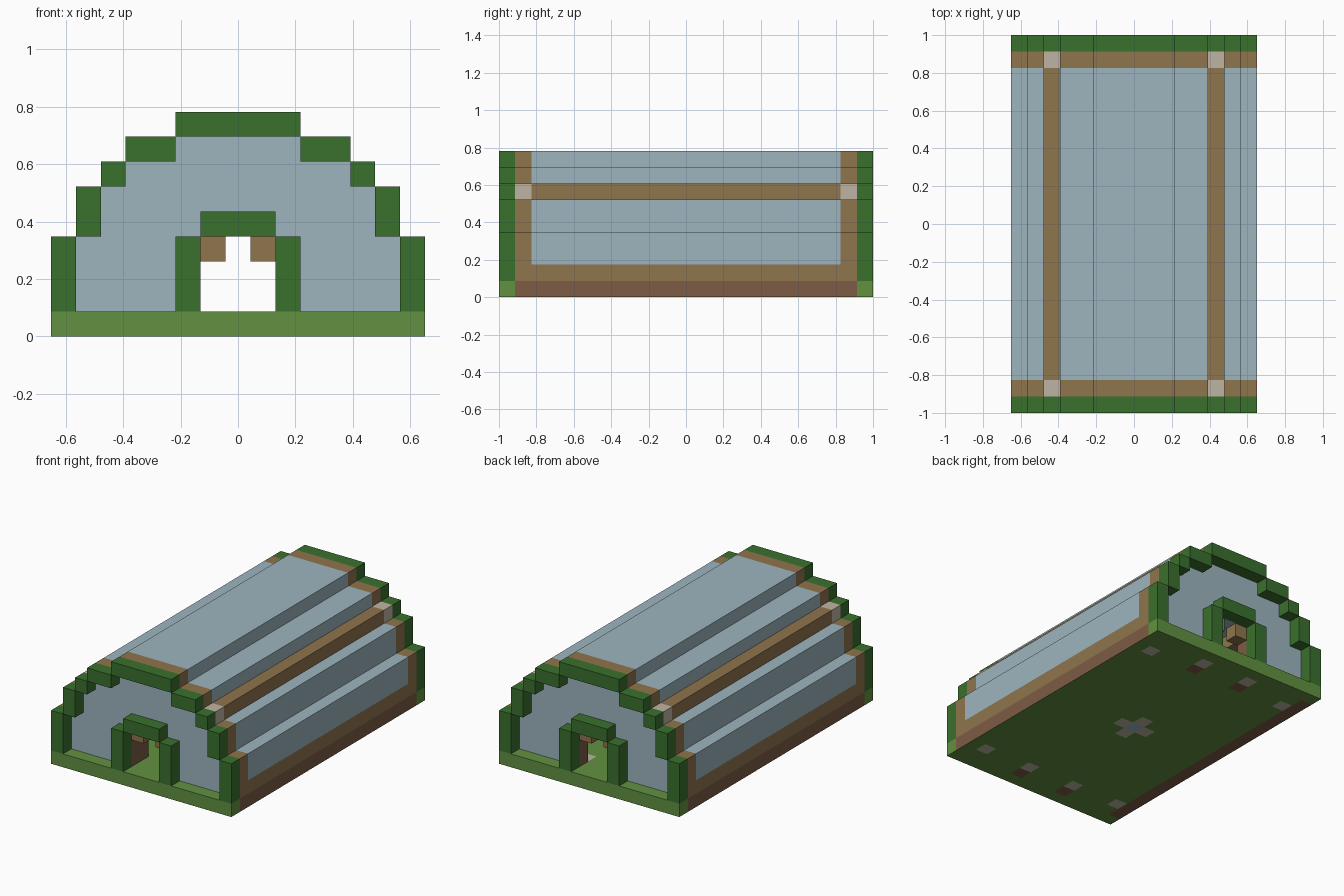
import bpy
import bmesh
from mathutils import Matrix

cube = bpy.data.objects.get("Cube")
if cube:
    bpy.data.objects.remove(cube)

U = 2 / 23  # edge of one block


def material(name, rgb):
    lin = [((c / 255 + 0.055) / 1.055) ** 2.4 for c in rgb] + [1]
    m = bpy.data.materials.new(name)
    m.use_nodes = True
    m.diffuse_color = lin
    m.node_tree.nodes["Principled BSDF"].inputs["Base Color"].default_value = lin
    return m


LEAF = material("dark green", (58, 112, 45))
GRASS = material("light green", (98, 145, 65))
GLASS = material("pale blue", (157, 181, 191))
WOOD = material("plank brown", (143, 117, 77))
EARTH = material("reddish brown", (125, 92, 70))
STONE = material("beige", (190, 180, 163))


def finish(name, bm, *mats):
    mesh = bpy.data.meshes.new(name)
    bm.to_mesh(mesh)
    bm.free()
    for m in mats:
        mesh.materials.append(m)
    bpy.context.collection.objects.link(bpy.data.objects.new(name, mesh))


def blocks(name, mat, boxes, y0, y1):
    """Boxes (x0, x1, z0, z1) in block units; off-centre ones are mirrored."""
    bm = bmesh.new()
    for x0, x1, z0, z1 in boxes:
        spans = [(x0, x1)] if x0 < 0 else [(x0, x1), (-x1, -x0)]
        for a, b in spans:
            place = Matrix.Translation((U * (a + b) / 2, U * (y0 + y1) / 2, U * (z0 + z1) / 2))
            size = Matrix.Diagonal((U * (b - a), U * (y1 - y0), U * (z1 - z0), 1))
            bmesh.ops.create_cube(bm, size=1, matrix=place @ size)
    finish(name, bm, mat)


# Stepped cross-section of the vault
SIDE = (6.5, 7.5, 1, 4)
SHOULDER = (5.5, 6.5, 4, 6)
BEAM = (4.5, 5.5, 6, 7)
UPPER = (2.5, 4.5, 7, 8)
RIDGE = (-2.5, 2.5, 8, 9)

# Long glazed vault with plank sill and beams
blocks("vault_glass", GLASS, [(6.5, 7.5, 2, 4), SHOULDER, UPPER, RIDGE], -9.5, 9.5)
blocks("sills", WOOD, [(6.5, 7.5, 1, 2)], -9.5, 9.5)
blocks("roof_beams", WOOD, [BEAM], -9.5, 9.5)

# Both ends: outer arch, plank arch, glazed wall and doorway
for end, s in (("front", -1), ("back", 1)):
    outer = sorted((s * 10.5, s * 11.5))
    inner = sorted((s * 9.5, s * 10.5))
    blocks(end + "_arch", LEAF, [SIDE, SHOULDER, BEAM, UPPER, RIDGE], *outer)
    blocks(end + "_plank_arch", WOOD, [SIDE, SHOULDER, UPPER, RIDGE], *inner)
    blocks(end + "_beam_ends", STONE, [BEAM], *inner)
    blocks(end + "_glass_wall", GLASS,
           [(2.5, 6.5, 1, 4), (-5.5, 5.5, 4, 6), (-4.5, 4.5, 6, 7), (-2.5, 2.5, 7, 8)], *inner)
    blocks(end + "_door_frame", LEAF, [(1.5, 2.5, 1, 4), (-1.5, 1.5, 4, 5)], *outer)
    blocks(end + "_door_jambs", EARTH, [(1.5, 2.5, 1, 4)], *inner)
    blocks(end + "_door_brackets", WOOD, [(0.5, 1.5, 3, 4)], *inner)
blocks("front_inner_jambs", EARTH, [(1.5, 2.5, 1, 4)], -9.5, -8.5)


# Floor slab with inlaid blocks
def floor_colour(face):
    c = face.calc_center_median() / U
    x, y = round(c.x), round(c.y)
    if abs(face.normal.z) < 0.5:
        return 1 if abs(c.x) > 7.4 and abs(y) < 11 else 0
    if x == y == 0:
        return 3
    if abs(x) + abs(y) == 1 or (abs(x), abs(y)) == (6, 9):
        return 2
    if abs(x) == 2 and y in (10, -9):
        return 2
    if abs(x) == 2 and y in (9, -10):
        return 2 if face.normal.z > 0 else 1
    if x == -7 and abs(y) < 11:
        return 1
    return 0


bm = bmesh.new()
bmesh.ops.create_grid(bm, x_segments=15, y_segments=23, size=1,
                      matrix=Matrix.Diagonal((7.5 * U, 11.5 * U, 1, 1)))
top = bmesh.ops.extrude_face_region(bm, geom=bm.faces[:], use_keep_orig=True)
bmesh.ops.translate(bm, vec=(0, 0, U), verts=[g for g in top["geom"] if isinstance(g, bmesh.types.BMVert)])
bmesh.ops.recalc_face_normals(bm, faces=bm.faces[:])
bm.normal_update()
for f in bm.faces:
    f.material_index = floor_colour(f)
finish("floor", bm, GRASS, EARTH, STONE, GLASS)
